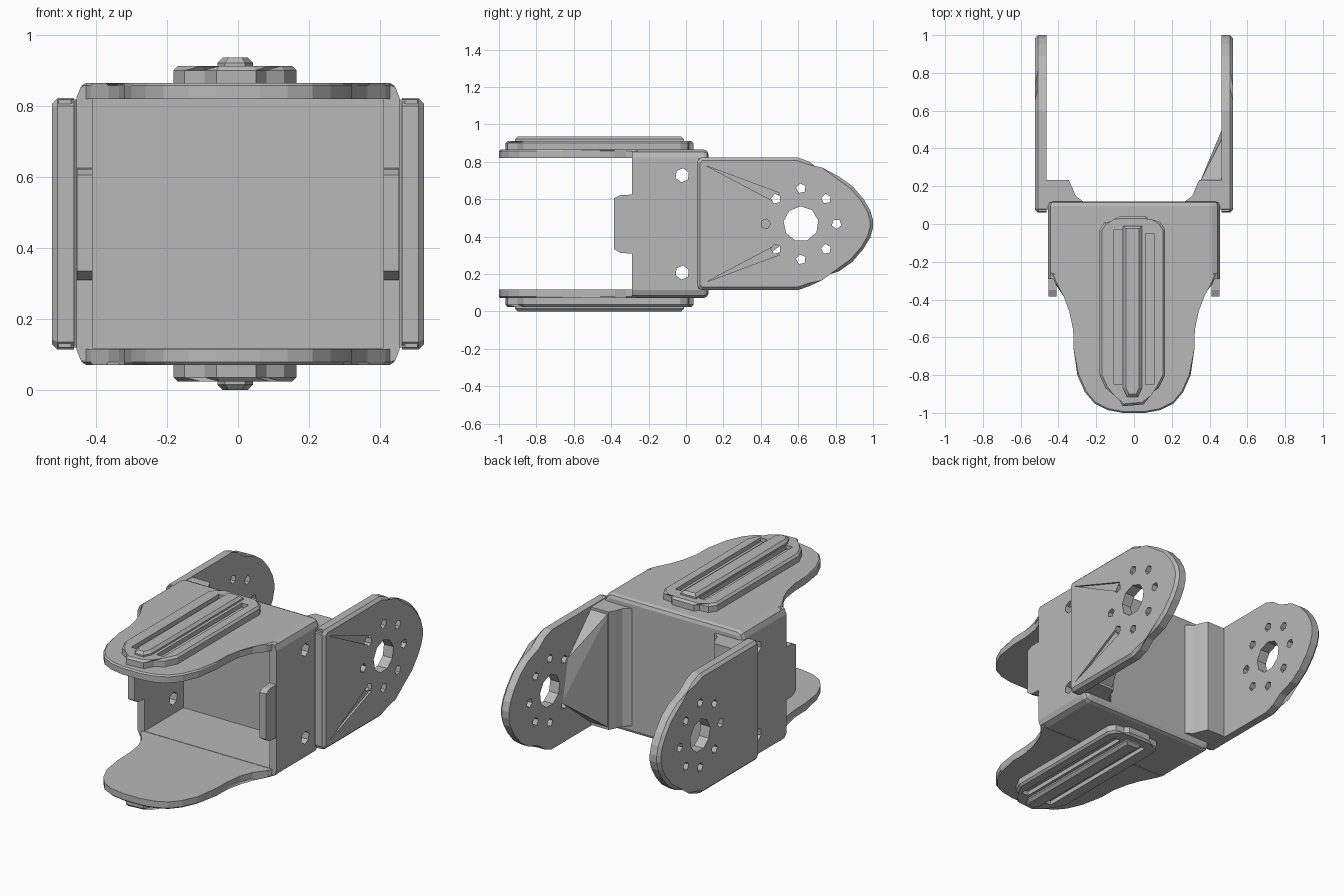
import bpy, bmesh
from math import cos, sin, pi
from mathutils import Vector

if "Cube" in bpy.data.objects:
    bpy.data.objects.remove(bpy.data.objects["Cube"])

grey = bpy.data.materials.new("plain_grey")
grey.use_nodes = True
grey.diffuse_color = (0.48, 0.48, 0.48, 1)
grey.node_tree.nodes["Principled BSDF"].inputs["Base Color"].default_value = grey.diffuse_color

MID = 0.468  # height of the symmetry plane


def finish(name, bm):
    bmesh.ops.recalc_face_normals(bm, faces=bm.faces)
    mesh = bpy.data.meshes.new(name)
    bm.to_mesh(mesh)
    bm.free()
    mesh.materials.append(grey)
    obj = bpy.data.objects.new(name, mesh)
    bpy.context.collection.objects.link(obj)
    return obj


def prism(name, outline, lo, hi, axis="z", bevel=0.0, taper=1.0):
    """Extrude an outline from lo to hi; the hi cap may be bevelled or tapered."""
    bm = bmesh.new()
    place = (lambda p, h: (p[0], p[1], h)) if axis == "z" else (lambda p, h: (h, p[0], p[1]))
    cx = sum(p[0] for p in outline) / len(outline)
    cy = sum(p[1] for p in outline) / len(outline)
    low = [bm.verts.new(place(p, lo)) for p in outline]
    high = [bm.verts.new(place((cx + (p[0] - cx) * taper, cy + (p[1] - cy) * taper), hi))
            for p in outline]
    bm.faces.new(low)
    cap = bm.faces.new(high)
    n = len(outline)
    for i in range(n):
        bm.faces.new((low[i], low[(i + 1) % n], high[(i + 1) % n], high[i]))
    if bevel:
        bmesh.ops.bevel(bm, geom=list(cap.edges), offset=bevel, segments=1, affect="EDGES")
    return finish(name, bm)


def box(name, x, y, z):
    return prism(name, [(x[0], y[0]), (x[1], y[0]), (x[1], y[1]), (x[0], y[1])], *z)


def circle(cy, cz, r, n, turn=0.0):
    return [(cy + r * cos(2 * pi * i / n + turn), cz + r * sin(2 * pi * i / n + turn))
            for i in range(n)]


def cut(obj, cutters):
    for c in cutters:
        mod = obj.modifiers.new("cut", "BOOLEAN")
        mod.operation = "DIFFERENCE"
        mod.solver = "EXACT"
        mod.object = c
        bpy.context.view_layer.objects.active = obj
        bpy.ops.object.modifier_apply(modifier=mod.name)
        bpy.data.objects.remove(c)


def both(half):
    """Complete a half outline by reflecting it in x."""
    return half + [(-x, y) for x, y in reversed(half)]


def flip_z(obj, name):
    bm = bmesh.new()
    bm.from_mesh(obj.data)
    for v in bm.verts:
        v.co.z = 2 * MID - v.co.z
    return finish(name, bm)


# Open-fronted housing with sloped long edges
housing = box("housing", (-0.455, 0.455), (-0.29, 0.12), (0.072, 0.865))
bm = bmesh.new()
bm.from_mesh(housing.data)
along = [e for e in bm.edges if abs(e.verts[0].co.y - e.verts[1].co.y) > 0.1]
bmesh.ops.bevel(bm, geom=along, offset=0.042, segments=2, profile=0.5, affect="EDGES")
back = [e for e in bm.edges if all(v.co.y > 0.11 for v in e.verts)]
bmesh.ops.bevel(bm, geom=back, offset=0.025, segments=2, profile=0.5, affect="EDGES")
bm.to_mesh(housing.data)
bm.free()
cut(housing, [box("inside", (-0.41, 0.41), (-0.5, 0.075), (0.118, 0.82))]
    + [prism("screw", circle(-0.02, MID + s * 0.26, 0.038, 6, 0.4), -1, 1, "x") for s in (-1, 1)])

# Tongue plates above and below
tongue = both([(0.44, -0.26), (0.415, -0.32), (0.365, -0.38), (0.335, -0.46), (0.322, -0.56),
               (0.32, -0.66), (0.3, -0.8), (0.26, -0.89), (0.21, -0.95), (0.14, -0.985), (0.06, -1.0)])
top_plate = prism("top_tongue", tongue, 0.82, 0.865, bevel=0.008)
flip_z(top_plate, "bottom_tongue")

# Ribbed grip pads on the tongues, with two long grooves and a raised ridge
pad_outline = [(-0.155, 0.01), (-0.1, 0.015), (-0.08, 0.04), (0.065, 0.04), (0.085, 0.015),
               (0.14, 0.01), (0.165, -0.03), (0.165, -0.8), (0.13, -0.87), (0.08, -0.9),
               (0.05, -0.955), (-0.06, -0.965), (-0.095, -0.9), (-0.15, -0.87),
               (-0.182, -0.8), (-0.182, -0.03)]
pad = prism("top_pad", pad_outline, 0.86, 0.912, bevel=0.012)
cut(pad, [box("groove", (-0.105, -0.062), (-0.85, -0.03), (0.887, 1)),
          box("groove", (0.06, 0.105), (-0.85, -0.05), (0.887, 1))])
flip_z(pad, "bottom_pad")
ridge = prism("top_ridge", [(-0.058, -0.01), (0.042, -0.01), (0.042, -0.87), (0.02, -0.915),
                            (-0.036, -0.915), (-0.058, -0.87)], 0.88, 0.936, bevel=0.015)
flip_z(ridge, "bottom_ridge")

# Outline of an arm, completed by reflection in the symmetry plane
upper = [(0.06, 0.8), (0.08, 0.822), (0.6, 0.822), (0.66, 0.8), (0.72, 0.755), (0.82, 0.72),
         (0.89, 0.67), (0.95, 0.6), (0.985, 0.54), (1.0, MID + 0.02)]
arm_outline = upper + [(y, 2 * MID - z) for y, z in reversed(upper)]

for s, side in ((1, "left"), (-1, "right")):
    # Wall tab
    prism(side + "_tab", [(-0.28, 0.31), (-0.35, 0.312), (-0.385, 0.335), (-0.385, 0.605),
                          (-0.35, 0.622), (-0.28, 0.625)], s * 0.41, s * 0.453, "x")
    # Arm with a horn hole and a ring of screw holes
    arm = prism(side + "_arm", arm_outline, s * 0.462, s * 0.524, "x", bevel=0.016)
    cutters = [prism("horn", circle(0.615, MID, 0.094, 9, 0.2), -1, 1, "x")]
    for hy, hz in circle(0.615, MID, 0.19, 8):
        cutters.append(prism("screw", circle(hy, hz, 0.027, 5, hy * 9), -1, 1, "x"))
    if s > 0:
        # Sharp creases running to the screw ring
        for f in (1, -1):
            cutters.append(prism("crease", [(0.11, MID + f * 0.31), (0.46, MID + f * 0.125),
                                            (0.5, MID + f * 0.165)], 0.512, 0.6, "x"))
    cut(arm, cutters)
    # Bracket joining the arm to the back of the housing
    prism(side + "_bracket", [(s * x, y) for x, y in (
        (0.47, 0.065), (0.505, 0.065), (0.505, 0.2), (0.465, 0.232), (0.345, 0.232), (0.325, 0.19),
        (0.31, 0.15), (0.27, 0.12), (0.27, 0.1), (0.44, 0.09))], 0.12, 0.818)

# Sloping web on the inside of the left arm
bm = bmesh.new()
for co in ((0.35, 0.225, 0.13), (0.35, 0.225, 0.81), (0.47, 0.225, 0.13), (0.47, 0.225, 0.81),
           (0.465, 0.5, 0.35), (0.465, 0.45, 0.59)):
    bm.verts.new(Vector(co))
bmesh.ops.convex_hull(bm, input=bm.verts)
finish("left_web", bm)
